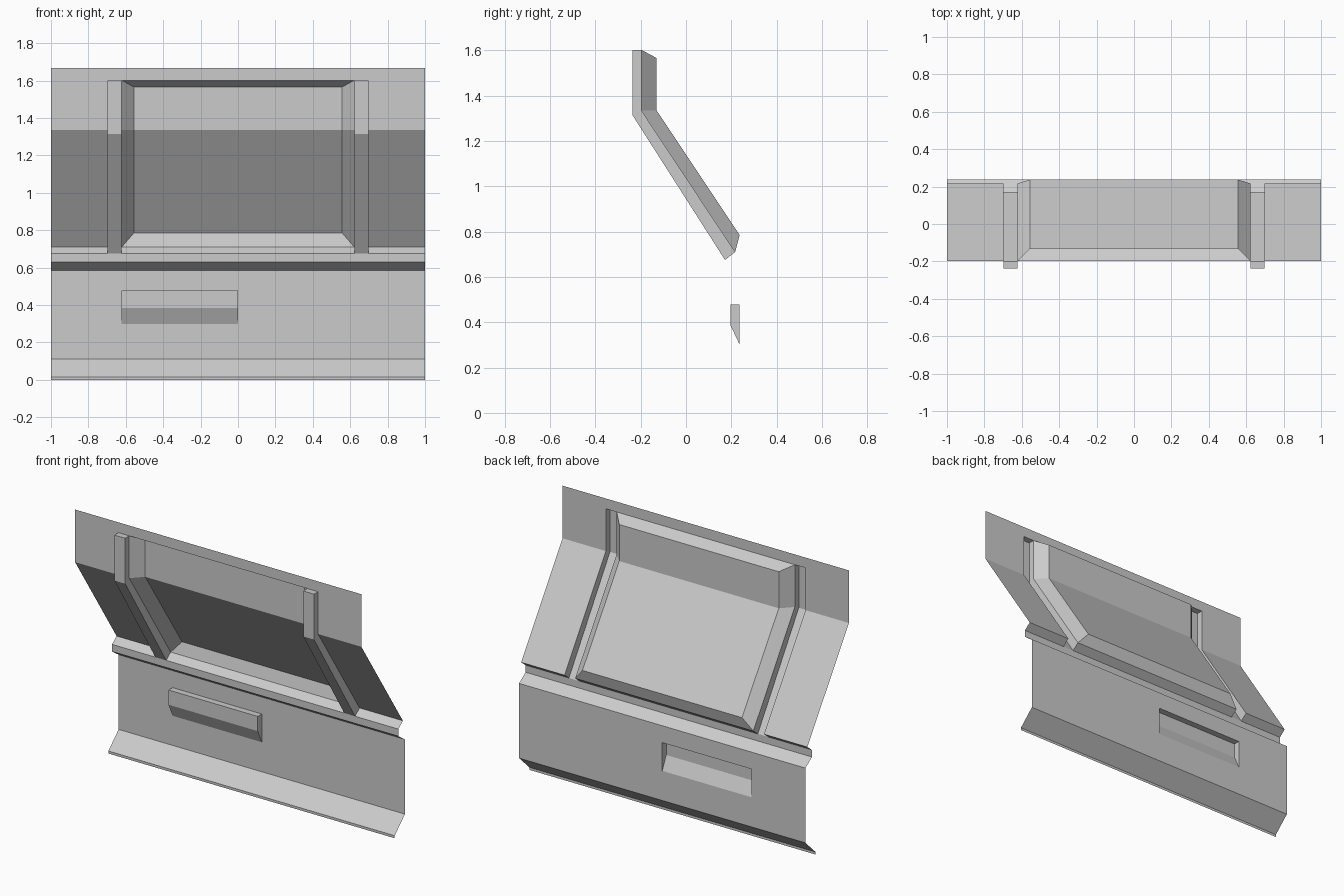
import bpy, bmesh

if "Cube" in bpy.data.objects:
    bpy.data.objects.remove(bpy.data.objects["Cube"])


def loft(name, stations):
    """Skin a sheet through (x, profile) stations; each profile is (y, z) from top to bottom."""
    bm = bmesh.new()
    cols = [[bm.verts.new((x, y, z)) for y, z in prof] for x, prof in stations]
    for a, b in zip(cols, cols[1:]):
        for i in range(len(a) - 1):
            bm.faces.new((a[i], a[i + 1], b[i + 1], b[i]))
    # profiles share points where features die out, so weld the collapsed edges
    bmesh.ops.remove_doubles(bm, verts=bm.verts, dist=0.0005)
    bmesh.ops.dissolve_degenerate(bm, edges=bm.edges, dist=0.0005)
    mesh = bpy.data.meshes.new(name)
    bm.to_mesh(mesh)
    bm.free()
    ob = bpy.data.objects.new(name, mesh)
    bpy.context.collection.objects.link(ob)
    return ob


# Upper wall: upright top, sloping middle, projecting ledge
TOP = [(-0.197, 1.667), (-0.197, 1.602)]
LIP = (0.172, 0.675)
LEDGE = [LIP, (0.172, 0.63), (0.237, 0.585)]
FOOT = (0.217, 0.71)

sheet = TOP + [(-0.197, 1.602), (-0.197, 1.335), FOOT, FOOT] + LEDGE
rib = TOP + [(-0.237, 1.602), (-0.237, 1.315), LIP, LIP] + LEDGE
recess = TOP + [(-0.13, 1.566), (-0.13, 1.335), (0.237, 0.785), FOOT] + LEDGE

# Stations for one half (edge, rib, recess bevel), then mirrored; the top and
# ledge rows stay straight while the middle rows step in and out
half = [(1.0, sheet), (0.697, sheet), (0.697, rib), (0.622, rib), (0.622, sheet)]


def corner(sign):
    # mitred recess bevel, made of outer and inner edges
    return [(sign * x, p) for x, p in half]


def upper_wall():
    left = corner(-1)
    right = corner(1)[::-1]
    ob = loft("upper_wall", left + [(-0.557, recess), (0.557, recess)] + right)
    # pull the inner-station frame rows out to the recess opening corners
    for v in ob.data.vertices:
        on_frame = any(abs(v.co.y - y) + abs(v.co.z - z) < 0.002
                       for y, z in TOP + [FOOT] + LEDGE)
        if abs(abs(v.co.x) - 0.557) < 0.001 and on_frame:
            v.co.x = 0.622 if v.co.x > 0 else -0.622
    bm = bmesh.new()
    bm.from_mesh(ob.data)
    bmesh.ops.remove_doubles(bm, verts=bm.verts, dist=0.0005)
    bm.to_mesh(ob.data)
    bm.free()


upper_wall()

# Lower wall with a hooded vent and a flared skirting at the floor
HEAD = [(0.237, 0.585), (0.237, 0.478)]
SKIRT = [(0.237, 0.30), (0.237, 0.113), (0.135, 0.016), (0.135, 0.0)]
wall = HEAD + [(0.237, 0.478), (0.237, 0.385)] + SKIRT
vent = HEAD + [(0.197, 0.478), (0.197, 0.385)] + SKIRT
loft("lower_wall", [(-1, wall), (-0.623, wall), (-0.623, vent),
                    (0, vent), (0, wall), (1, wall)])
